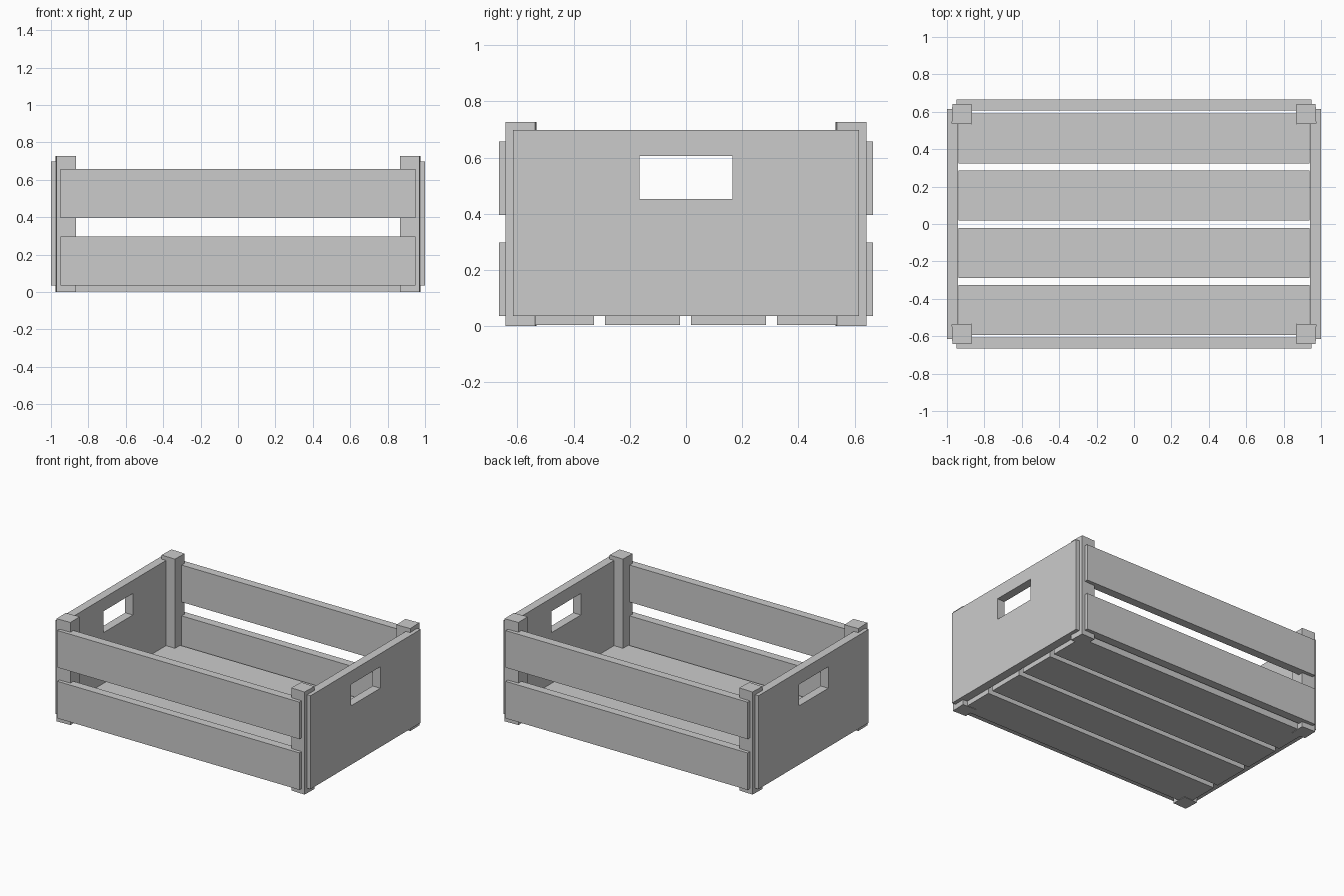
import bpy, bmesh
from math import radians
from mathutils import Vector

default = bpy.data.objects.get("Cube")
if default:
    bpy.data.objects.remove(default, do_unlink=True)

# Single plain grey finish
GREY = (0.6, 0.6, 0.6, 1.0)
grey = bpy.data.materials.new("plain grey")
grey.use_nodes = True
grey.diffuse_color = GREY
grey.node_tree.nodes["Principled BSDF"].inputs["Base Color"].default_value = GREY


def finish(name, bm, location):
    mesh = bpy.data.meshes.new(name)
    bmesh.ops.recalc_face_normals(bm, faces=bm.faces)
    bm.to_mesh(mesh)
    bm.free()
    mesh.materials.append(grey)
    obj = bpy.data.objects.new(name, mesh)
    obj.location = location
    bpy.context.collection.objects.link(obj)
    return obj


def board(name, low, high):
    low, high = Vector(low), Vector(high)
    bm = bmesh.new()
    bmesh.ops.create_cube(bm, size=1)
    bmesh.ops.scale(bm, vec=high - low, verts=bm.verts)
    return finish(name, bm, (low + high) / 2)


def end_panel(name, x, thickness):
    """Upright panel with a rectangular hand hole."""
    ys = (-0.616, -0.165, 0.165, 0.616)
    zs = (0.036, 0.453, 0.605, 0.698)
    bm = bmesh.new()
    grid = [[bm.verts.new((0, y, z)) for z in zs] for y in ys]
    for i in range(3):
        for j in range(3):
            if (i, j) != (1, 1):
                bm.faces.new((grid[i][j], grid[i + 1][j],
                              grid[i + 1][j + 1], grid[i][j + 1]))
    sheet = bmesh.ops.extrude_face_region(bm, geom=bm.faces[:])
    moved = [v for v in sheet["geom"] if isinstance(v, bmesh.types.BMVert)]
    bmesh.ops.translate(bm, vec=(thickness, 0, 0), verts=moved)
    # Merge the flat faces around the hole
    bmesh.ops.dissolve_limit(bm, angle_limit=radians(1), verts=bm.verts, edges=bm.edges)
    return finish(name, bm, (x, 0, 0))


# End panels with hand holes
end_panel("left_end_panel", 0.94, 0.06)
end_panel("right_end_panel", -1.0, 0.06)

# Corner posts, each set very slightly askew
for side, sx in (("left", 1), ("right", -1)):
    for end, sy in (("front", -1), ("back", 1)):
        x, y = sx * 0.92, sy * 0.588
        post = board(f"{end}_{side}_post", (x - 0.053, y - 0.053, 0),
                     (x + 0.053, y + 0.053, 0.727))
        post.rotation_euler.z = radians(2 * sx * sy)

# Long side slats, two per side
for end, y in (("front", -0.666), ("back", 0.606)):
    for level, z in (("lower", 0.036), ("upper", 0.396)):
        board(f"{end}_{level}_slat", (-0.95, y, z), (0.948, y + 0.06, z + 0.262))

# Thick floor slats, fitted between the end panels
for i in range(4):
    y = -0.594 + i * 0.306
    board(f"floor_slat_{i + 1}", (-0.939, y, 0.003), (0.939, y + 0.267, 0.095))
